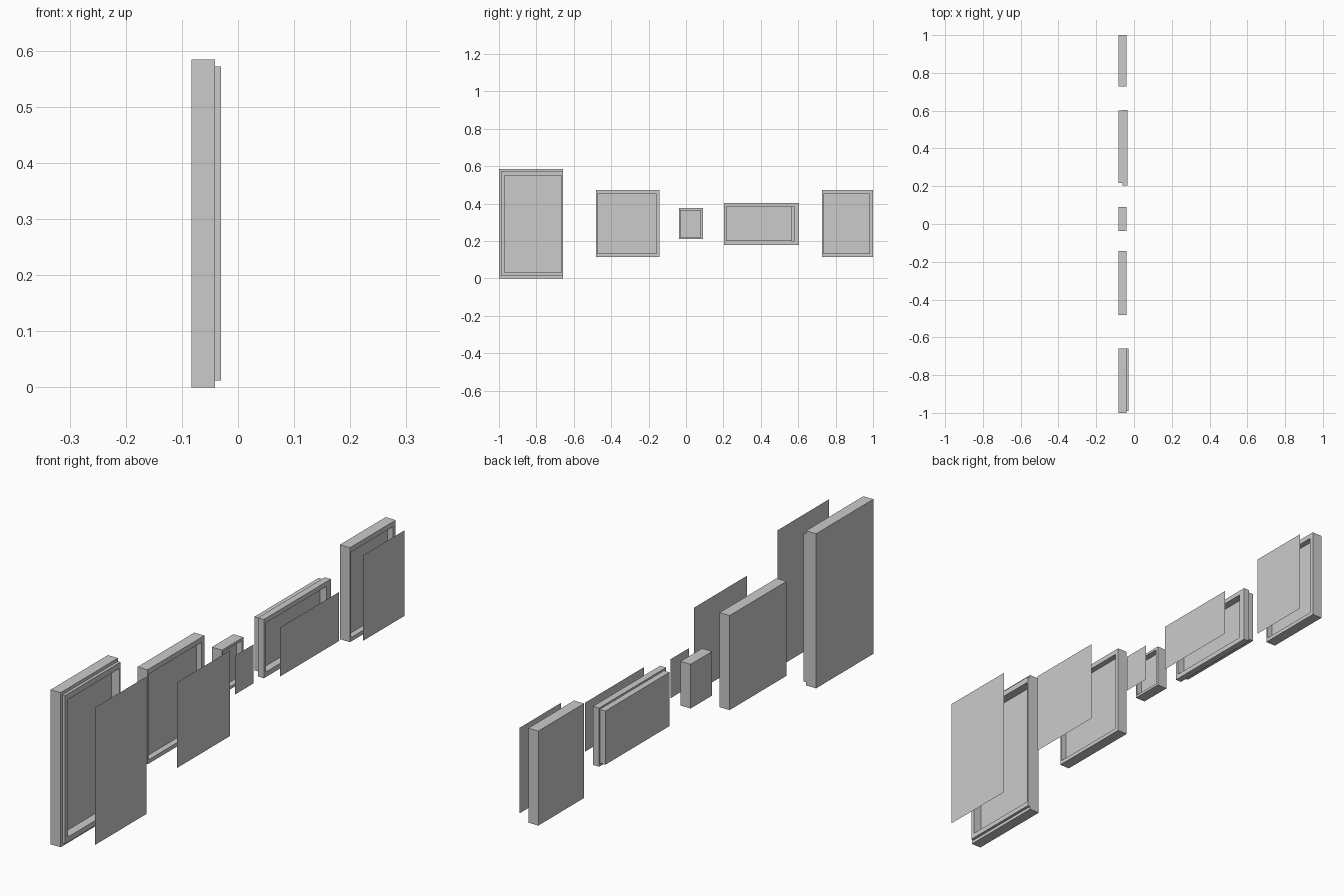
import bpy
import bmesh

if "Cube" in bpy.data.objects:
    bpy.data.objects.remove(bpy.data.objects["Cube"])


def loft(name, rects):
    """Join rectangles (x, y0, y1, z0, z1) in sequence and cap both ends."""
    bm = bmesh.new()
    rings = [[bm.verts.new((x, y, z)) for y, z in
              ((y0, z0), (y1, z0), (y1, z1), (y0, z1))]
             for x, y0, y1, z0, z1 in rects]
    for a, b in zip(rings, rings[1:]):
        for i in range(4):
            j = (i + 1) % 4
            bm.faces.new((a[i], a[j], b[j], b[i]))
    bm.faces.new(rings[-1])
    if len(rings) > 1:
        bm.faces.new(rings[0][::-1])
        bmesh.ops.recalc_face_normals(bm, faces=bm.faces)
    mesh = bpy.data.meshes.new(name)
    bm.to_mesh(mesh)
    bm.free()
    obj = bpy.data.objects.new(name, mesh)
    bpy.context.collection.objects.link(obj)


BACK, FRONT, FLOOR = -0.083, -0.041, -0.063


def picture(name, solid, opening, pane_x, pane=None):
    """Frame with a recess towards +x, and a loose flat pane ahead of it."""
    x_front = solid[-1][0]
    loft(name + "_frame", solid + [(x_front, *opening), (FLOOR, *opening)])
    loft(name + "_pane", [(pane_x, *(pane or opening))])


# Plain frames: outer rectangle, opening rectangle, pane position
plain = {
    "square": ((-0.481, -0.142, 0.115, 0.472), (-0.475, -0.158, 0.13, 0.453), 0.077),
    "small": ((-0.037, 0.091, 0.21, 0.377), (-0.031, 0.081, 0.22, 0.367), 0.009),
    "portrait": ((0.727, 1.0, 0.115, 0.472), (0.734, 0.983, 0.13, 0.453), 0.008),
}
for name, (outer, opening, px) in plain.items():
    picture(name, [(BACK, *outer), (FRONT, *outer)], opening, px)

# Tall frame with a narrower raised lip
outer = (-1.0, -0.658, 0.0, 0.584)
lip = (-0.99, -0.658, 0.012, 0.572)
picture("tall", [(BACK, *outer), (FRONT, *outer), (FRONT, *lip), (-0.03, *lip)],
        (-0.973, -0.664, 0.031, 0.55), 0.083)

# Wide frame with a smaller back plate behind its front border
plate = (0.217, 0.6, 0.192, 0.395)
border = (0.204, 0.604, 0.18, 0.402)
picture("wide", [(BACK, *plate), (-0.06, *plate), (-0.06, *border), (-0.035, *border)],
        (0.217, 0.578, 0.199, 0.384), 0.026, (0.214, 0.566, 0.199, 0.384))
